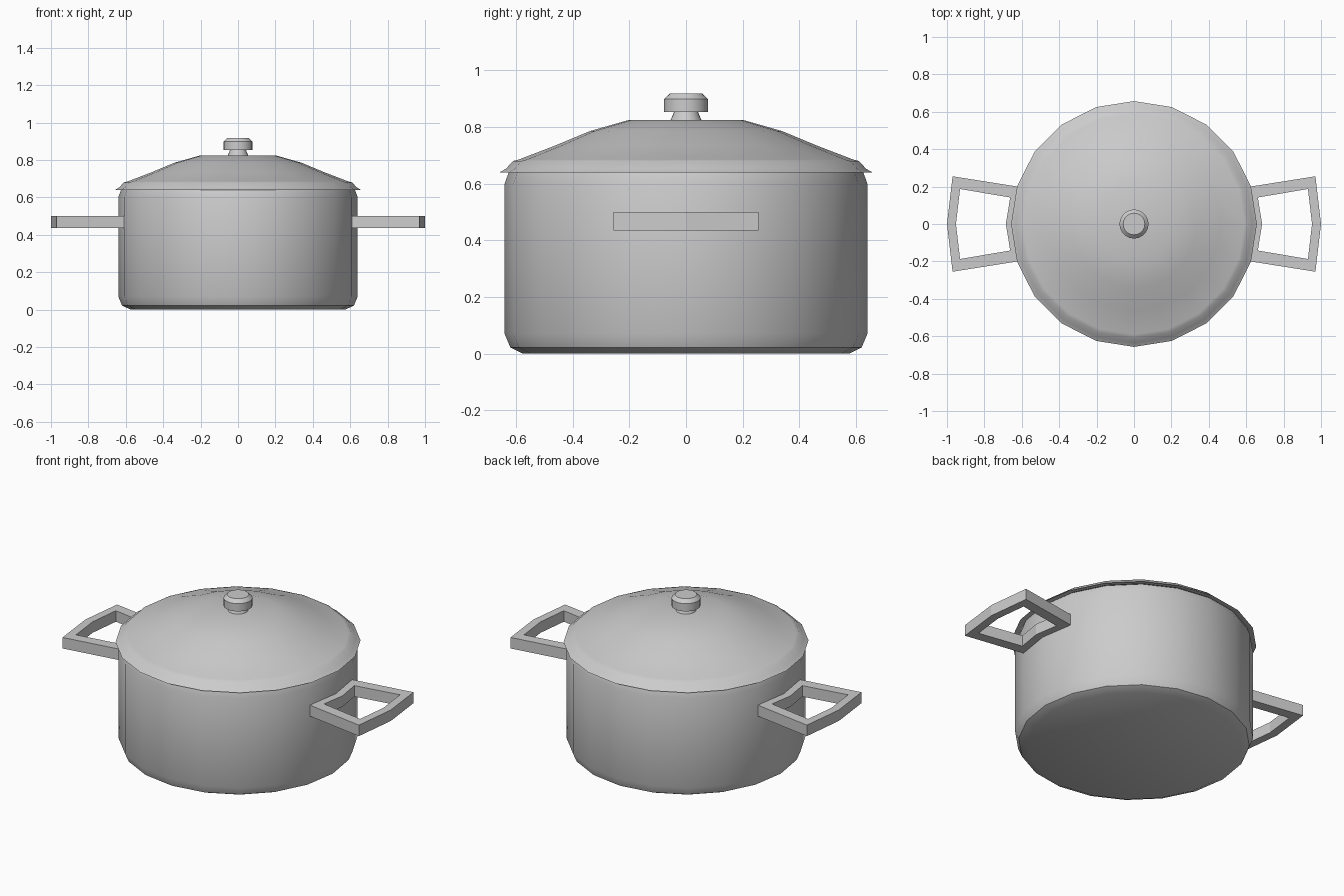
import bpy, bmesh, math

if "Cube" in bpy.data.objects:
    bpy.data.objects.remove(bpy.data.objects["Cube"])


def finish(bm, name, angle=35):
    bmesh.ops.recalc_face_normals(bm, faces=bm.faces)
    mesh = bpy.data.meshes.new(name)
    bm.to_mesh(mesh)
    bm.free()
    obj = bpy.data.objects.new(name, mesh)
    bpy.context.collection.objects.link(obj)
    bpy.ops.object.select_all(action='DESELECT')
    obj.select_set(True)
    bpy.context.view_layer.objects.active = obj
    bpy.ops.object.shade_smooth_by_angle(angle=math.radians(angle))
    return obj


def lathe(name, profile, sides=20):
    """Turn an (r, z) profile round z; both ends are capped with one polygon."""
    bm = bmesh.new()
    rings = []
    for r, z in profile:
        rings.append([bm.verts.new((r * math.cos(2 * math.pi * i / sides),
                                    r * math.sin(2 * math.pi * i / sides), z))
                      for i in range(sides)])
    for a, b in zip(rings, rings[1:]):
        for i in range(sides):
            j = (i + 1) % sides
            bm.faces.new((a[i], a[j], b[j], b[i]))
    bm.faces.new(rings[0])
    bm.faces.new(rings[-1])
    return finish(bm, name)


def handle(name, side):
    """Flat frame: outer and inner outlines joined into a closed band."""
    outer = [(0.609, -0.198), (0.97, -0.255), (1.0, 0), (0.97, 0.255), (0.609, 0.198), (0.635, 0)]
    inner = [(0.662, -0.142), (0.93, -0.187), (0.952, 0), (0.93, 0.187), (0.662, 0.142), (0.685, 0)]
    bm = bmesh.new()
    loops = [[bm.verts.new((side * x, y, z)) for x, y in pts]
             for pts, z in ((outer, 0.435), (outer, 0.5), (inner, 0.5), (inner, 0.435))]
    for k in range(4):
        a, b = loops[k], loops[(k + 1) % 4]
        for i in range(6):
            j = (i + 1) % 6
            bm.faces.new((a[i], a[j], b[j], b[i]))
    return finish(bm, name, 5)


# Pot body: chamfered base, straight wall, hollow inside
lathe("pot_body", [(0.575, 0.0), (0.62, 0.022), (0.64, 0.07), (0.64, 0.6), (0.625, 0.642),
                   (0.6, 0.642), (0.6, 0.05), (0.57, 0.03)])

# Lid: underside, flared lip, dome and flat crown
lathe("lid", [(0.2, 0.805), (0.34, 0.765), (0.59, 0.66), (0.63, 0.642), (0.657, 0.64),
              (0.635, 0.653), (0.61, 0.68), (0.59, 0.685), (0.465, 0.733),
              (0.34, 0.785), (0.2, 0.825)])

# Knob: tapered stem and chamfered cap
lathe("lid_knob", [(0.056, 0.82), (0.043, 0.852), (0.078, 0.852), (0.078, 0.898), (0.058, 0.918)])

# Side handles
handle("handle_right", 1)
handle("handle_left", -1)
